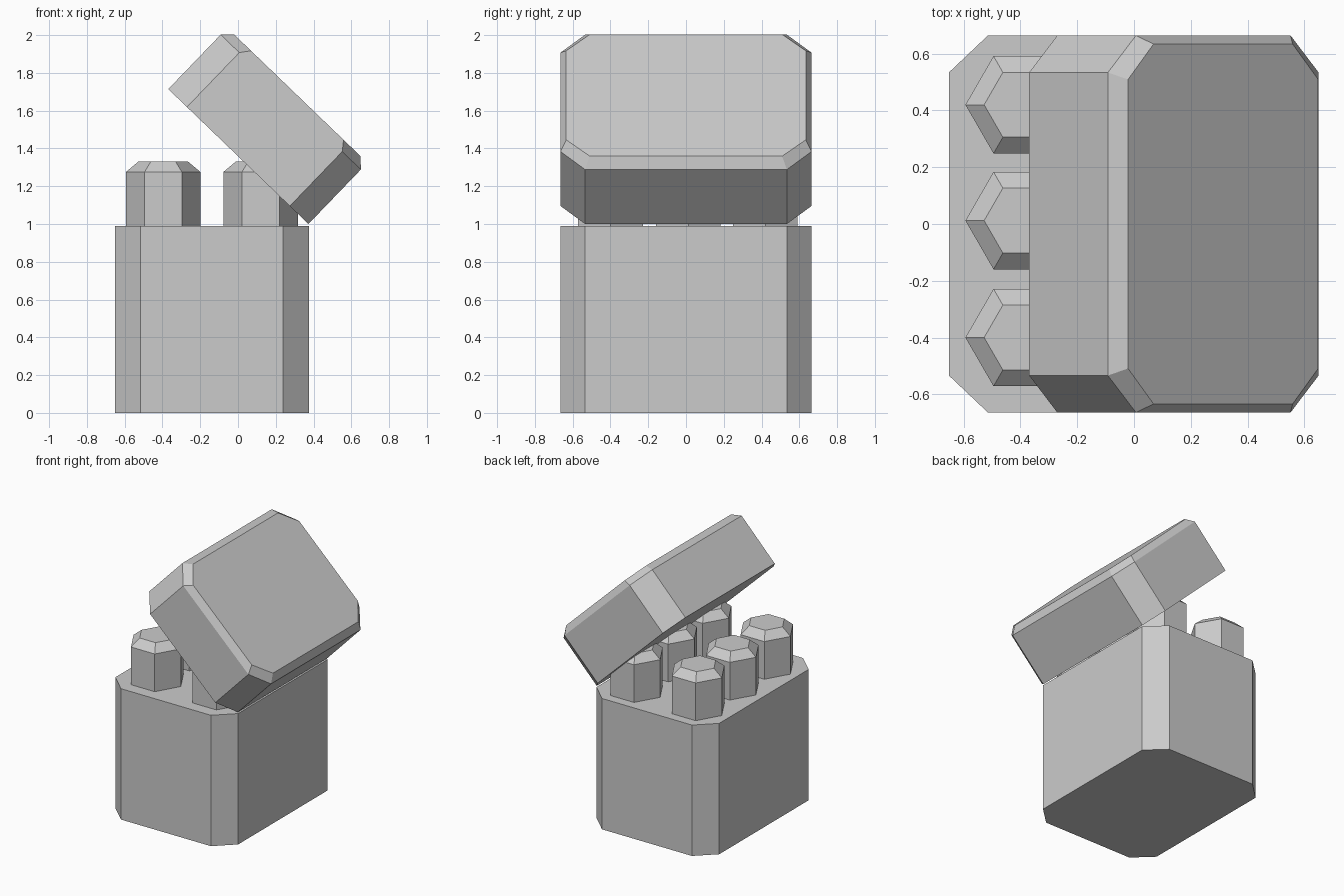
import bpy, bmesh, math
from mathutils import Matrix

if "Cube" in bpy.data.objects:
    bpy.data.objects.remove(bpy.data.objects["Cube"])


def loft(name, rings):
    """Closed flat-faced solid through a stack of equal-sized rings."""
    bm = bmesh.new()
    loops = [[bm.verts.new(p) for p in ring] for ring in rings]
    n = len(loops[0])
    for a, b in zip(loops, loops[1:]):
        for i in range(n):
            j = (i + 1) % n
            bm.faces.new((a[i], a[j], b[j], b[i]))
    bm.faces.new(loops[0][::-1])
    bm.faces.new(loops[-1])
    bmesh.ops.recalc_face_normals(bm, faces=bm.faces)
    me = bpy.data.meshes.new(name)
    bm.to_mesh(me)
    bm.free()
    ob = bpy.data.objects.new(name, me)
    bpy.context.collection.objects.link(ob)
    return ob


def octagon(x0, x1, hy, cx, cy, z):
    """Rectangle with cut corners."""
    return [(x0 + cx, -hy, z), (x1 - cx, -hy, z), (x1, -hy + cy, z), (x1, hy - cy, z),
            (x1 - cx, hy, z), (x0 + cx, hy, z), (x0, hy - cy, z), (x0, -hy + cy, z)]


def hexagon(x, y, r, z):
    return [(x + r * math.cos(k * math.pi / 3), y + r * math.sin(k * math.pi / 3), z)
            for k in range(6)]


# Box body
loft("box_body", [octagon(-0.652, 0.375, 0.664, 0.137, 0.13, z) for z in (0, 0.99)])

# Tilted lid, built flat with its hinge edge at the origin
lid = loft("lid", [octagon(-1.03, 0, 0.664, 0.137, 0.13, 0),
                   octagon(-1.03, 0, 0.664, 0.137, 0.13, 0.4),
                   octagon(-0.98, -0.05, 0.634, 0.125, 0.125, 0.45)])
lid.data.transform(Matrix.Translation((0.373, 0, 1.0)) @ Matrix.Rotation(math.radians(43.9), 4, 'Y'))

# Two columns of three bevelled hexagonal sticks
for c, x in enumerate((-0.396, 0.12)):
    for r, y in enumerate((-0.4, 0.012, 0.42)):
        loft(f"stick_{c}_{r}", [hexagon(x, y, 0.198, 0.98),
                                hexagon(x, y, 0.198, 1.275),
                                hexagon(x, y, 0.132, 1.33)])
